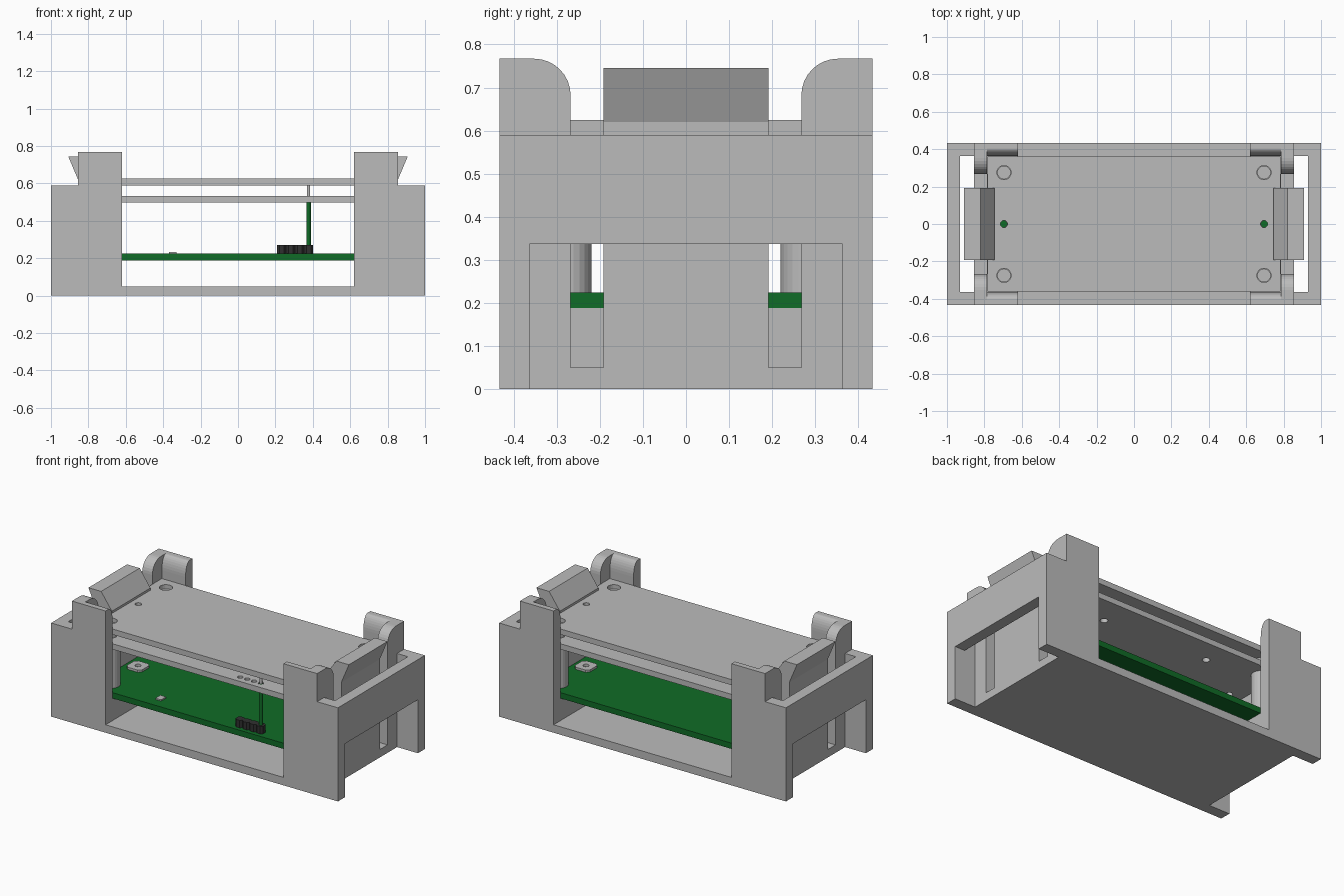
import bpy, bmesh, math
from mathutils import Vector

if "Cube" in bpy.data.objects:
    bpy.data.objects.remove(bpy.data.objects["Cube"])


def colour(name, rgb):
    m = bpy.data.materials.new(name)
    m.diffuse_color = (*rgb, 1)
    m.use_nodes = True
    m.node_tree.nodes["Principled BSDF"].inputs["Base Color"].default_value = m.diffuse_color
    return m


GREY = colour("light grey plastic", (0.5, 0.5, 0.5))
GREEN = colour("board green", (0.005, 0.15, 0.02))
BLACK = colour("connector black", (0.03, 0.03, 0.03))


def finish(name, bm, mat):
    bmesh.ops.recalc_face_normals(bm, faces=bm.faces)
    me = bpy.data.meshes.new(name)
    bm.to_mesh(me)
    bm.free()
    if mat:
        me.materials.append(mat)
    ob = bpy.data.objects.new(name, me)
    bpy.context.collection.objects.link(ob)
    return ob


def prism(name, pts, axis, a, b, mat=GREY, sx=1, sy=1):
    """Extrude a 2D outline along an axis from a to b, with optional mirroring."""
    def at(p, d):
        v = {"x": (d, p[0], p[1]), "y": (p[0], d, p[1]), "z": (p[0], p[1], d)}[axis]
        return Vector((v[0] * sx, v[1] * sy, v[2]))
    bm = bmesh.new()
    face = bm.faces.new([bm.verts.new(at(p, a)) for p in pts])
    ext = bmesh.ops.extrude_face_region(bm, geom=[face])
    moved = [g for g in ext["geom"] if isinstance(g, bmesh.types.BMVert)]
    bmesh.ops.translate(bm, verts=moved, vec=at((0, 0), b) - at((0, 0), a))
    return finish(name, bm, mat)


def box(name, x, y, z, mat=GREY, sx=1, sy=1):
    pts = [(x[0], y[0]), (x[1], y[0]), (x[1], y[1]), (x[0], y[1])]
    return prism(name, pts, "z", z[0], z[1], mat, sx, sy)


def ring(x, y, r, n, turn=0.0):
    return [(x + r * math.cos(turn + 2 * math.pi * i / n),
             y + r * math.sin(turn + 2 * math.pi * i / n)) for i in range(n)]


def drill(ob, holes, z):
    """Cut round holes (x, y, r) through a plate."""
    for x, y, r in holes:
        cutter = prism("cutter", ring(x, y, r, 24), "z", z[0], z[1], None)
        mod = ob.modifiers.new("hole", "BOOLEAN")
        mod.operation, mod.solver, mod.object = "DIFFERENCE", "EXACT", cutter
        dg = bpy.context.evaluated_depsgraph_get()
        mesh = bpy.data.meshes.new_from_object(ob.evaluated_get(dg))
        ob.modifiers.clear()
        ob.data = mesh
        bpy.data.objects.remove(cutter)


def rounded_top(y0, y1, ry, rz, z0, z1, n=8):
    """Wall section whose inner top edge is rounded."""
    arc = [(y0 + ry * (1 - math.cos(t)), z1 - rz + rz * math.sin(t))
           for t in [math.pi / 2 * i / n for i in range(n + 1)]]
    return [(y0, z0)] + arc + [(y1, z1), (y1, z0)]


W = 0.433      # half depth of the case
IN = 0.363     # inner face of the side walls

# Case floor
box("case_floor", (-0.855, 0.855), (-W, W), (0, 0.05))

# Latch outline in x-z: flexible arm with a wedge head
latch = [(0.785, 0.05), (0.855, 0.05), (0.855, 0.62), (0.908, 0.745), (0.82, 0.745),
         (0.745, 0.64), (0.745, 0.626), (0.785, 0.626)]

for sx, end in ((-1, "left"), (1, "right")):
    # Outer end wall with open lower half, latch, and board shelf
    box(end + "_end_wall", (0.93, 1), (-IN, IN), (0.337, 0.59), sx=sx)
    prism(end + "_latch", latch, "y", -0.192, 0.192, sx=sx)
    box(end + "_board_shelf", (0.62, 0.785), (-IN, IN), (0.05, 0.188), sx=sx)

    for sy, side in ((-1, "front"), (1, "back")):
        tag = f"{end}_{side}_"
        # Side wall: low outer part and tall post with rounded inner edge
        prism(tag + "side_wall", [(0.855, 0), (1, 0), (1, 0.59), (0.855, 0.59)],
              "y", IN, W, sx=sx, sy=sy)
        prism(tag + "post", rounded_top(IN, W, 0.04, 0.09, 0.05, 0.767),
              "x", 0.62, 0.785, sx=sx, sy=sy)
        # Inner cross wall beside the latch slot
        prism(tag + "cross_wall", rounded_top(0.268, W, 0.085, 0.085, 0.05, 0.767),
              "x", 0.785, 0.855, sx=sx, sy=sy)
        # Standoff between board and lid
        prism(tag + "standoff", ring(0.695, 0.275, 0.055, 24), "z", 0.224, 0.5, sx=sx, sy=sy)
        prism(tag + "standoff_pin", ring(0.695, 0.275, 0.036, 24), "z", 0.53, 0.6, sx=sx, sy=sy)

    # Light pad on the board with a small hole in it
    c = 0.053
    k = 0.035
    pad = prism(end + "_board_pad",
                [(0.697 + x, y) for x, y in ((c, -k), (c, k), (k, c), (-k, c),
                                             (-c, k), (-c, -k), (-k, -c), (k, -c))],
                "z", 0.224, 0.238, sx=sx)
    drill(pad, [(0.697 * sx, 0, 0.018)], (0.2, 0.3))

# Circuit board
box("circuit_board", (-0.783, 0.783), (-0.36, 0.36), (0.188, 0.224), GREEN)
box("board_chip", (-0.37, -0.33), (-0.295, -0.245), (0.224, 0.232))

# Connector block of four cells, with one tall pin rising to the lid
for i in range(4):
    x = 0.233 + 0.048 * i
    h, k = 0.024, 0.012
    cell = [(h, -k), (h, k), (k, h), (-k, h), (-h, k), (-h, -k), (-k, -h), (k, -h)]
    prism(f"connector_cell_{i + 1}", [(x + a, -0.31 + b) for a, b in cell],
          "z", 0.224, 0.271, BLACK)
prism("tall_pin", ring(0.377, -0.31, 0.012, 12), "z", 0.271, 0.53, GREEN)
prism("pin_tip", ring(0.377, -0.31, 0.009, 12), "z", 0.53, 0.592)

# Lower plate with a row of pin holes and two locating holes
lower = box("lower_plate", (-0.783, 0.783), (-0.36, 0.36), (0.497, 0.532))
drill(lower, [(0.233 + 0.048 * i, -0.31, 0.016) for i in range(4)]
      + [(0.37, 0.18, 0.022), (-0.35, 0.21, 0.022)]
      + [(s * 0.695, 0, 0.019) for s in (-1, 1)], (0.45, 0.56))

# Upper lid plate with corner and centre holes
lid = box("lid_plate", (-0.783, 0.783), (-0.36, 0.36), (0.59, 0.625))
drill(lid, [(sx * 0.695, sy * 0.275, 0.038) for sx in (-1, 1) for sy in (-1, 1)]
      + [(s * 0.695, 0, 0.019) for s in (-1, 1)], (0.55, 0.66))
